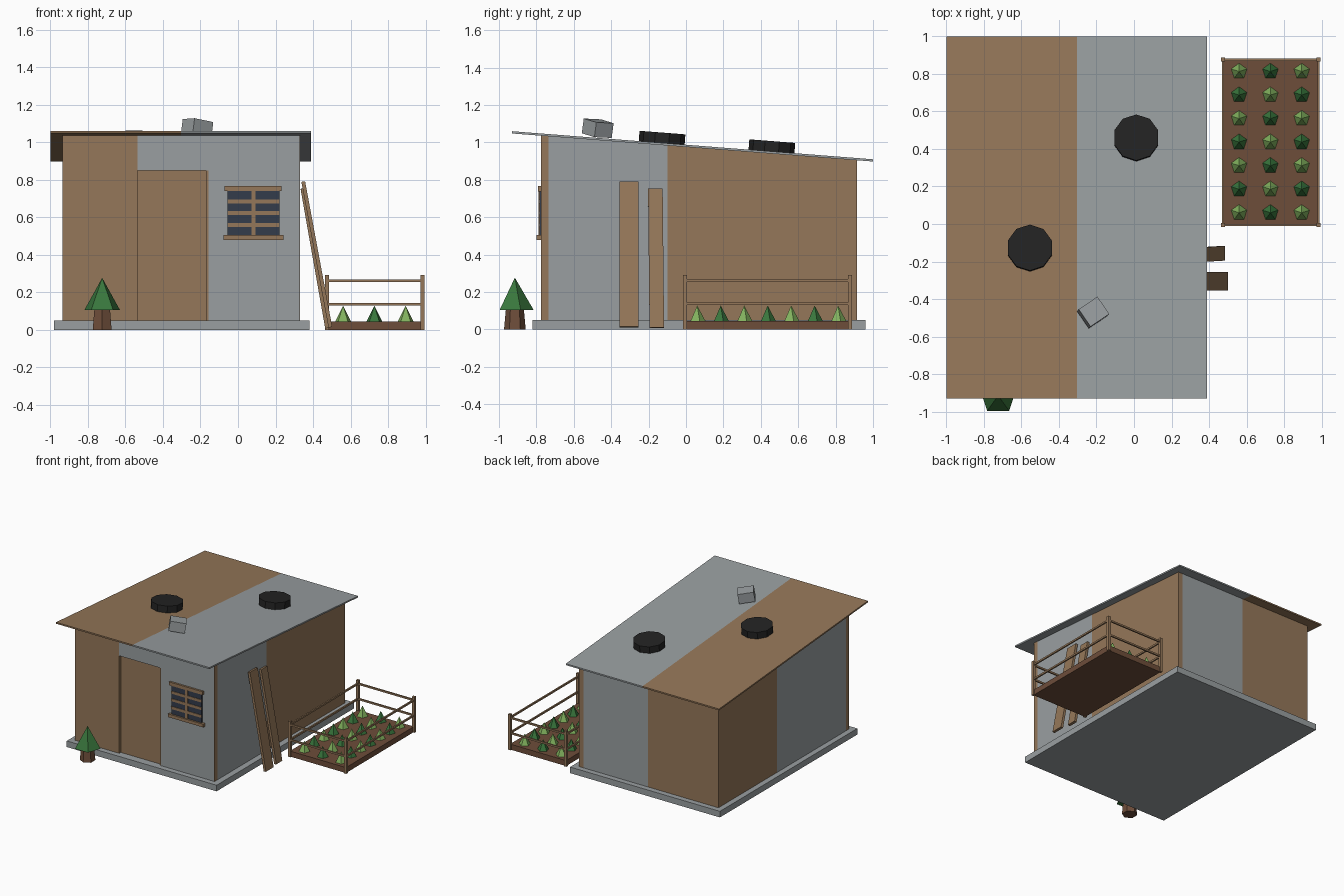
import bpy
import bmesh
import math
from mathutils import Euler, Matrix, Vector

cube = bpy.data.objects.get("Cube")
if cube:
    bpy.data.objects.remove(cube, do_unlink=True)


def material(name, rgb):
    m = bpy.data.materials.new(name)
    m.use_nodes = True
    m.diffuse_color = (*rgb, 1)
    m.node_tree.nodes["Principled BSDF"].inputs["Base Color"].default_value = (*rgb, 1)
    return m


wood = material("wood", (0.30, 0.185, 0.10))
metal = material("grey metal", (0.32, 0.345, 0.355))
soil = material("soil brown", (0.155, 0.075, 0.042))
black = material("rubber black", (0.017, 0.017, 0.017))
glass = material("window glass", (0.033, 0.045, 0.07))
light_green = material("light green", (0.22, 0.44, 0.11))
dark_green = material("dark green", (0.04, 0.18, 0.045))


def finish(bm, name, mat):
    bmesh.ops.recalc_face_normals(bm, faces=bm.faces)
    mesh = bpy.data.meshes.new(name)
    bm.to_mesh(mesh)
    bm.free()
    mesh.materials.append(mat)
    ob = bpy.data.objects.new(name, mesh)
    bpy.context.collection.objects.link(ob)
    return ob


def box(name, mat, xs, ys, zs):
    """Box between limits; a z limit may be a function of y for sloped ends."""
    bm = bmesh.new()
    bmesh.ops.create_cube(bm, size=1)
    for v in bm.verts:
        x, y, z = (lim[c > 0] for lim, c in zip((xs, ys, zs), v.co))
        v.co = (x, y, z(y) if callable(z) else z)
    return finish(bm, name, mat)


def turned_box(name, mat, size, loc, rot):
    bm = bmesh.new()
    bmesh.ops.create_cube(bm, size=1)
    place = Matrix.LocRotScale(Vector(loc), Euler(rot), Vector(size))
    bmesh.ops.transform(bm, matrix=place, verts=bm.verts)
    return finish(bm, name, mat)


def cone(name, mat, sides, r1, r2, height, base, tilt=0):
    """Cone standing on its base point, with one corner towards +y."""
    bm = bmesh.new()
    bmesh.ops.create_cone(bm, cap_ends=True, segments=sides, radius1=r1,
                          radius2=r2, depth=height)
    first = max(bm.verts, key=lambda v: v.co.xy.length).co
    turn = math.pi / 2 - math.atan2(first.y, first.x)
    m = (Matrix.Translation(base) @ Matrix.Rotation(tilt, 4, "X")
         @ Matrix.Translation((0, 0, height / 2)) @ Matrix.Rotation(turn, 4, "Z"))
    bmesh.ops.transform(bm, matrix=m, verts=bm.verts)
    return finish(bm, name, mat)


# Sloping roof in two sheets
SLOPE = -0.0777
ROOF_Y = (-0.93, 1.0)


def roof_top(y):
    return 1.06 + SLOPE * (y + 0.93)


def roof_under(y):
    return roof_top(y) - 0.012


box("roof_wood_sheet", wood, (-1, -0.305), ROOF_Y, (roof_under, roof_top))
box("roof_metal_sheet", metal, (-0.305, 0.39), ROOF_Y, (roof_under, roof_top))

# Foundation slab
box("foundation", metal, (-0.98, 0.38), (-0.82, 0.96), (0, 0.05))

# Walls, panel by panel
LEFT, RIGHT, FRONT, BACK, T = -0.935, 0.33, -0.775, 0.915, 0.04
FULL = (0.05, roof_under)
front = (FRONT, FRONT + T)
back = (BACK - T, BACK)
DOOR = (-0.535, -0.158)
box("front_wall_wood", wood, (LEFT, DOOR[0]), front, FULL)
box("front_wall_over_door", metal, DOOR, front, (0.85, roof_under))
box("front_wall_metal", metal, (DOOR[1], RIGHT - 0.003), front, FULL)
box("front_wall_end", wood, (RIGHT - 0.003, RIGHT), front, FULL)
side_right = (RIGHT - T, RIGHT)
side_left = (LEFT, LEFT + T)
box("right_wall_metal", metal, side_right, (FRONT + T, -0.10), FULL)
box("right_wall_wood", wood, side_right, (-0.10, BACK), FULL)
box("left_wall_metal", metal, side_left, (FRONT + T, 0.155), FULL)
box("left_wall_wood", wood, side_left, (0.155, BACK), FULL)
box("back_wall_metal", metal, (-0.295, RIGHT - T), back, FULL)
box("back_wall_wood", wood, (LEFT + T, -0.295), back, FULL)

# Door set back in its opening
box("door", wood, DOOR, (FRONT + 0.02, FRONT + T), (0.05, 0.85))
box("door_jamb", wood, (DOOR[1] - 0.012, DOOR[1]), (FRONT + 0.004, FRONT + T), (0.05, 0.85))

# Window with slatted bars
box("window_glass", glass, (-0.056, 0.22), (-0.784, FRONT), (0.50, 0.745))
box("window_top_bar", wood, (-0.073, 0.232), (-0.791, FRONT), (0.739, 0.766))
box("window_sill", wood, (-0.077, 0.243), (-0.798, FRONT), (0.479, 0.505))
box("window_upright", wood, (0.072, 0.093), (-0.789, FRONT), (0.505, 0.739))
for z in (0.558, 0.622, 0.684):
    box("window_slat", wood, (-0.056, 0.22), (-0.788, FRONT), (z - 0.011, z + 0.011))

# Tyres and crate lying on the roof
for x, y in ((0.012, 0.457), (-0.555, -0.13)):
    cone("roof_tyre", black, 10, 0.123, 0.123, 0.055,
         (x, y, roof_top(y)), math.atan(SLOPE))
turned_box("roof_crate", metal, (0.122, 0.112, 0.08), (-0.218, -0.472, 1.076),
           (-0.04, 0.17, math.radians(34)))

# Planks leaning on the right wall
turned_box("wide_plank", wood, (0.02, 0.10, 0.79), (0.42, -0.305, 0.402), (0, -0.184, 0))
turned_box("narrow_plank", wood, (0.02, 0.078, 0.755), (0.409, -0.16, 0.381),
           (0.01, -0.175, 0))

# Vegetable bed with posts and rails
BED_X, BED_Y = (0.475, 0.983), (-0.005, 0.876)
box("bed_soil", soil, BED_X, BED_Y, (0, 0.045))
for x in BED_X:
    for y in BED_Y:
        box("fence_post", wood, (x - 0.011, x + 0.011), (y - 0.011, y + 0.011), (0, 0.292))
for z in (0.137, 0.262):
    rail = (z - 0.007, z + 0.007)
    for x in BED_X:
        box("side_rail", wood, (x - 0.006, x + 0.006), BED_Y, rail)
    for y in BED_Y:
        box("cross_rail", wood, BED_X, (y - 0.006, y + 0.006), rail)

# Rows of plants in alternating greens
for i in range(3):
    for j in range(7):
        cone("plant", dark_green if (i + j) % 2 else light_green, 5, 0.045, 0, 0.085,
             (0.56 + 0.167 * i, 0.06 + 0.1255 * j, 0.043))

# Small tree by the front
cone("tree_trunk", soil, 6, 0.058, 0.048, 0.11, (-0.724, -0.915, 0))
cone("tree_leaves", dark_green, 5, 0.1, 0, 0.172, (-0.724, -0.915, 0.105))
